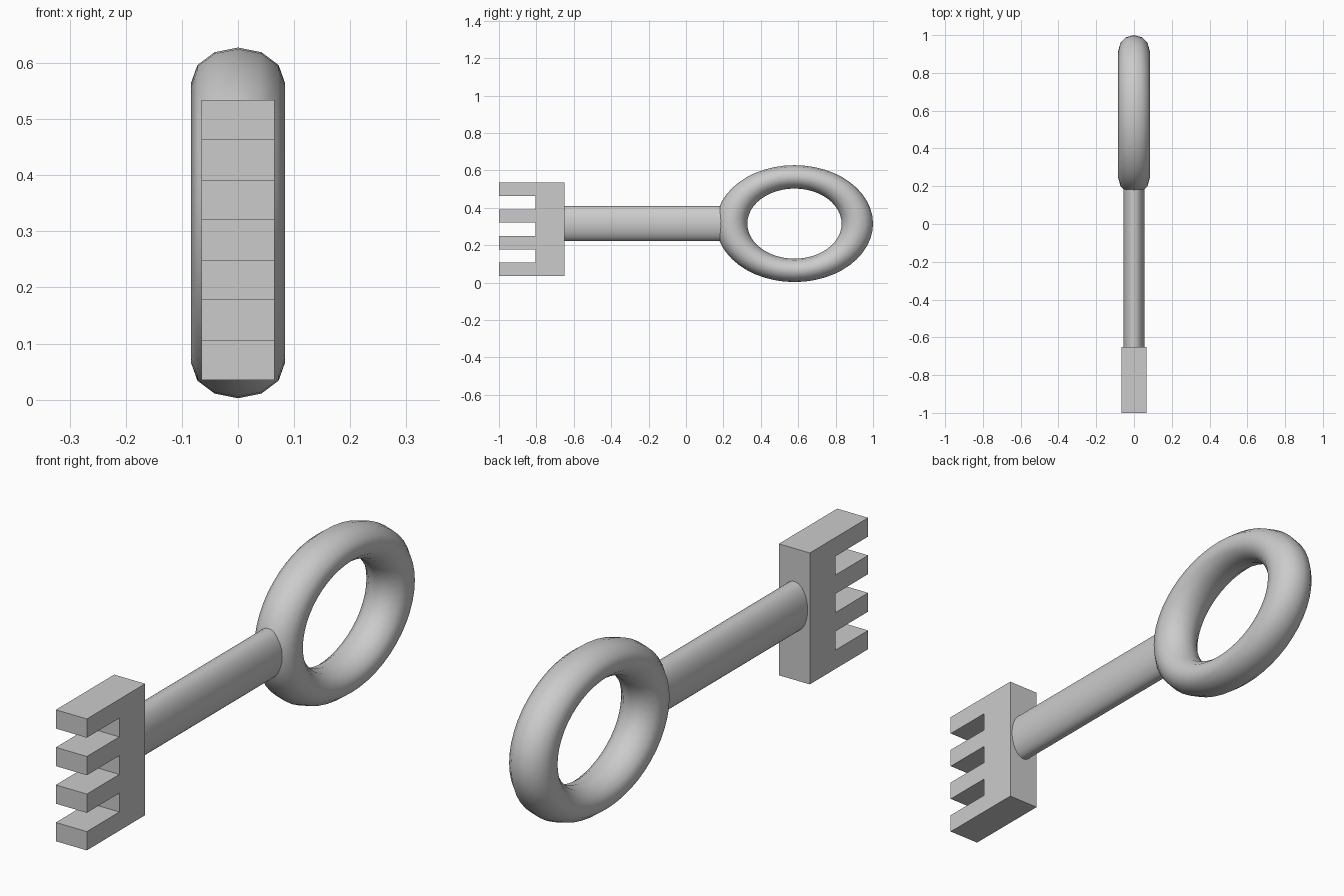
import bpy
import bmesh
from math import pi

cube = bpy.data.objects.get("Cube")
if cube:
    bpy.data.objects.remove(cube, do_unlink=True)

# One plain grey metal
grey = bpy.data.materials.new("grey_metal")
grey.use_nodes = True
colour = (0.6, 0.6, 0.6, 1)
grey.diffuse_color = colour
grey.node_tree.nodes["Principled BSDF"].inputs["Base Color"].default_value = colour

AXIS_Z = 0.315


def finish(name, smooth=True):
    obj = bpy.context.object
    obj.name = name
    obj.data.name = name
    bpy.ops.object.transform_apply(location=False, rotation=True, scale=True)
    obj.data.materials.append(grey)
    if smooth:
        bpy.ops.object.shade_smooth_by_angle(angle=pi / 4)
    return obj


# Oval ring handle, standing in the y-z plane
bpy.ops.mesh.primitive_torus_add(major_radius=1, minor_radius=0.25,
                                 major_segments=48, minor_segments=12,
                                 location=(0, 0.58, AXIS_Z), rotation=(0, pi / 2, 0))
bpy.context.object.scale = (0.25, 0.336, 0.334)
finish("ring_handle")

# Oval shaft from the bit into the ring
start, end = -0.66, 0.24
bpy.ops.mesh.primitive_cylinder_add(vertices=32, radius=1, depth=end - start,
                                    location=(0, (start + end) / 2, AXIS_Z),
                                    rotation=(pi / 2, 0, 0))
bpy.context.object.scale = (0.056, 0.094, 1)
finish("shaft")

# Toothed bit: comb profile with four teeth, extruded across x
half, low, step = 0.065, 0.035, 0.0713
tip, root, back = -1.0, -0.805, -0.65
profile = [(back, low)]
for i in range(4):
    z = low + 2 * i * step
    if i:
        profile.append((root, z))
    profile += [(tip, z), (tip, z + step)]
    if i < 3:
        profile.append((root, z + step))
profile.append((back, low + 7 * step))

bm = bmesh.new()
face = bm.faces.new([bm.verts.new((-half, y, z)) for y, z in profile])
side = bmesh.ops.extrude_face_region(bm, geom=[face])
moved = [v for v in side["geom"] if isinstance(v, bmesh.types.BMVert)]
bmesh.ops.translate(bm, verts=moved, vec=(2 * half, 0, 0))
bmesh.ops.recalc_face_normals(bm, faces=bm.faces)
mesh = bpy.data.meshes.new("toothed_bit")
bm.to_mesh(mesh)
bm.free()
mesh.materials.append(grey)
bit = bpy.data.objects.new("toothed_bit", mesh)
bpy.context.collection.objects.link(bit)
